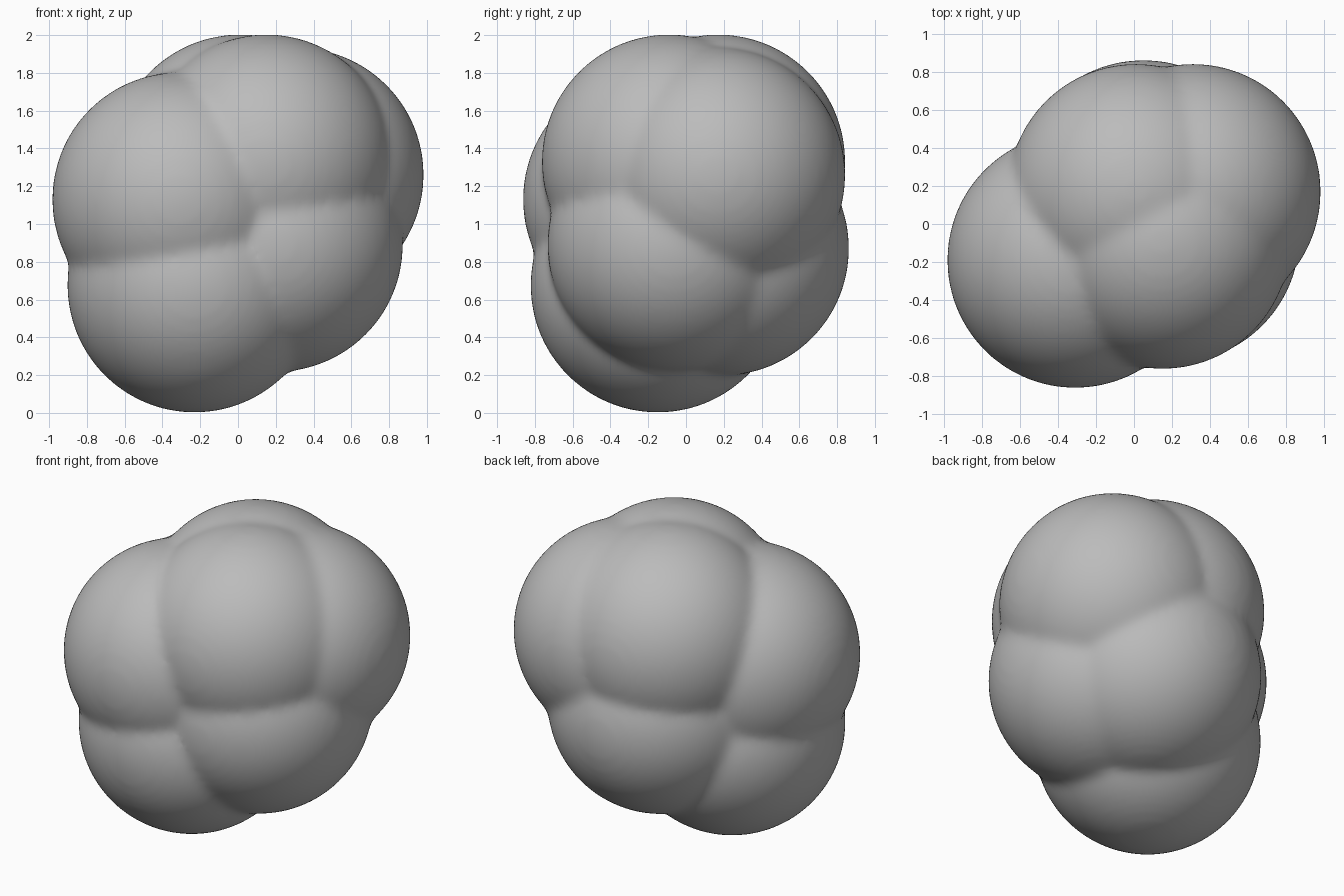
import bpy

if "Cube" in bpy.data.objects:
    bpy.data.objects.remove(bpy.data.objects["Cube"])

# One flat grey
grey = bpy.data.materials.new("mid_grey")
grey.diffuse_color = (0.5, 0.5, 0.5, 1)
grey.use_nodes = True
grey.node_tree.nodes["Principled BSDF"].inputs["Base Color"].default_value = grey.diffuse_color

# Lobe centres (x, y, z); every lobe has the same radius
RADIUS = 0.674
LOBES = [
    (-0.31, -0.19, 1.13),   # left
    (-0.23, -0.15, 0.675),  # lower left, touches the floor
    (0.20, -0.06, 0.89),    # lower right
    (0.01, 0.17, 1.33),     # upper back
    (0.31, 0.17, 1.26),     # right
    (0.05, 0.19, 0.87),     # lower back
    (0.15, -0.09, 1.33),    # upper front
]

# Overlapping spheres joined into a single cluster
parts = []
for centre in LOBES:
    bpy.ops.mesh.primitive_ico_sphere_add(subdivisions=5, radius=RADIUS, location=centre)
    parts.append(bpy.context.object)
for part in parts:
    part.select_set(True)
bpy.context.view_layer.objects.active = parts[0]
bpy.ops.object.join()
cluster = bpy.context.object
cluster.name = "lobed_cluster"
bpy.ops.object.transform_apply(location=True, rotation=True, scale=True)
cluster.data.materials.append(grey)

# Fuse the lobes into one skin and soften the seams between them
fuse = cluster.modifiers.new("fuse", 'REMESH')
fuse.mode = 'VOXEL'
fuse.voxel_size = 0.025
fuse.use_smooth_shade = True
soften = cluster.modifiers.new("soften", 'SMOOTH')
soften.factor = 0.5
soften.iterations = 16
